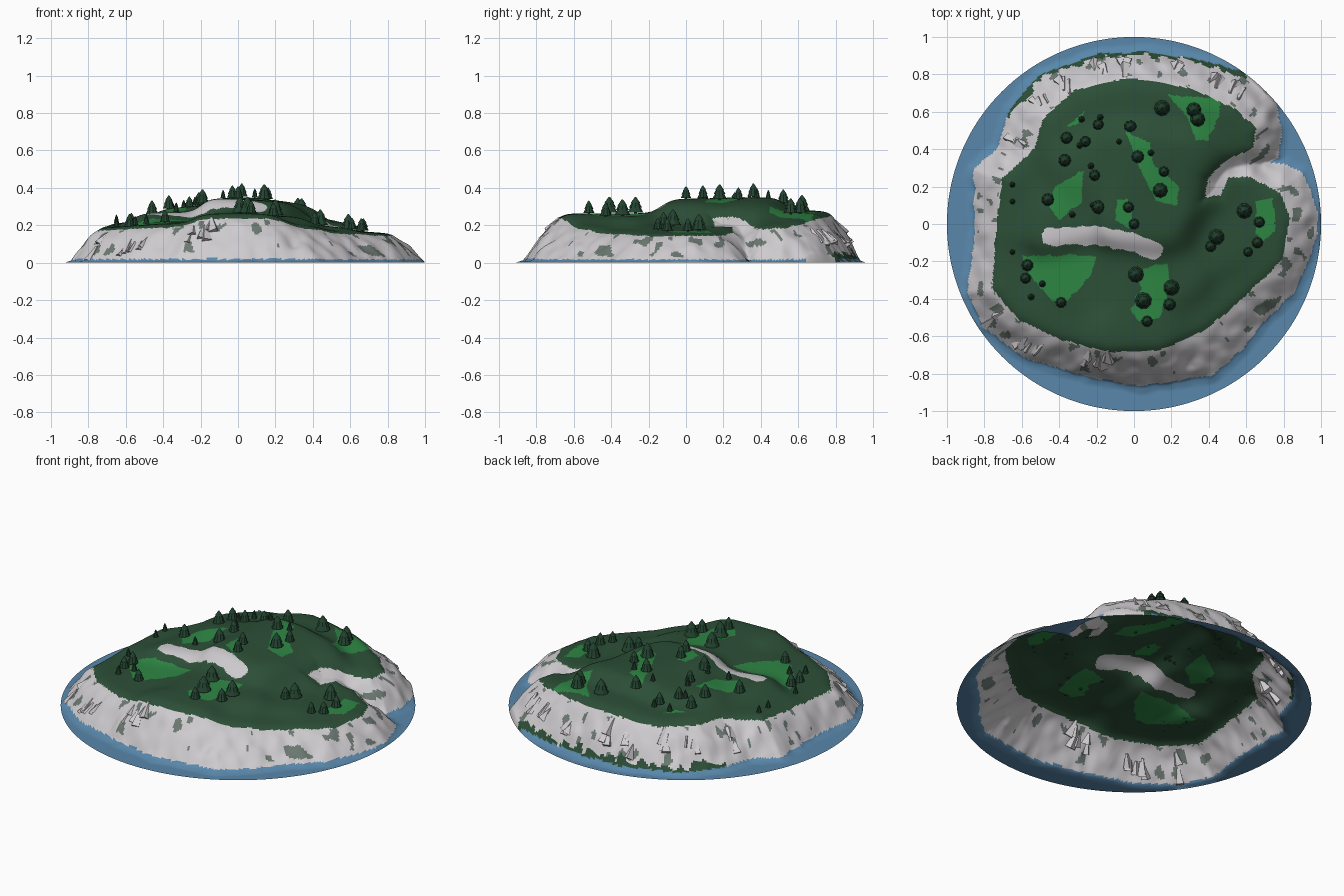
import bpy, bmesh, math, random
from mathutils import Vector, noise, Matrix

if "Cube" in bpy.data.objects:
    bpy.data.objects.remove(bpy.data.objects["Cube"])

random.seed(4)

def mat(name, r, g, b):
    m = bpy.data.materials.new(name)
    m.diffuse_color = (r, g, b, 1)
    m.use_nodes = True
    m.node_tree.nodes["Principled BSDF"].inputs["Base Color"].default_value = m.diffuse_color
    return m

WATER, ROCK, MOSS, GRASS, MEADOW = range(5)
ground_mats = [mat("water_blue", .10, .245, .41), mat("pale_rock", .62, .60, .62),
               mat("mossy_rock", .15, .19, .165), mat("dark_grass", .025, .078, .038),
               mat("bright_meadow", .027, .24, .058)]
leaf_mat = mat("conifer_green", .016, .055, .028)

# Coast: cliff foot and cliff crest seen from above
FOOT = [(.89,.27),(.97,.11),(.975,-.05),(.95,-.13),(.86,-.35),(.68,-.53),(.57,-.67),(.41,-.81),
        (.03,-.86),(-.24,-.81),(-.56,-.72),(-.80,-.55),(-.88,-.37),(-.84,-.03),(-.85,.29),
        (-.72,.41),(-.66,.61),(-.5,.79),(-.18,.9),(.09,.915),(.35,.87),(.59,.81),(.74,.70),
        (.78,.51),(.765,.36),(.69,.33),(.81,.315)]
CREST = [(.65,.51),(.54,.61),(.3,.72),(-.02,.78),(-.32,.71),(-.48,.56),(-.53,.4),(-.70,.24),
         (-.74,-.08),(-.75,-.35),(-.61,-.51),(-.4,-.61),(-.13,-.68),(.14,-.67),(.38,-.56),
         (.57,-.40),(.78,-.2),(.83,.03),(.78,.16),(.62,.25),(.51,.24),(.47,.14),(.37,.13),
         (.38,.24),(.49,.35),(.63,.40)]
# Plateau heights
HILLS = [(-.7,-.3,.19),(-.7,.1,.20),(-.6,-.5,.20),(-.4,-.6,.21),(-.1,-.67,.265),(.14,-.65,.265),
         (.38,-.55,.20),(.57,-.4,.17),(.8,-.15,.16),(.83,.05,.16),(.75,.16,.16),(.55,.2,.18),
         (.45,-.1,.20),(.6,0,.17),(.22,-.3,.25),(0,-.3,.265),(-.3,-.3,.22),(-.4,.05,.27),
         (0,.05,.345),(.17,.02,.33),(0,.3,.35),(.25,.3,.34),(.36,.25,.29),(.63,.5,.20),
         (.5,.6,.24),(.3,.68,.27),(0,.75,.28),(-.3,.7,.25),(-.45,.5,.25),(-.3,.3,.30),(-.6,.25,.22)]
SCARP = [(-.44,-.07),(-.2,-.06),(0,-.1),(.1,-.14)]
MEADOWS = [[(-.6,-.17),(-.2,-.17),(-.22,-.26),(-.36,-.42),(-.45,-.4),(-.55,-.28)],
           [(0,-.25),(.18,-.21),(.19,-.3),(.14,-.5),(.02,-.52),(-.02,-.45),(.04,-.35)],
           [(-.27,.29),(-.28,.12),(-.4,.02),(-.46,.1),(-.42,.2)],
           [(-.04,.49),(.08,.44),(.1,.32),(.24,.2),(.23,.1),(.12,.12),(.03,.3)],
           [(.18,.69),(.47,.67),(.46,.6),(.4,.45),(.33,.45),(.28,.58)],
           [(.65,.12),(.74,.14),(.76,-.02),(.7,-.1),(.65,-.05)],
           [(-.09,.13),(-.03,.13),(0,0),(-.03,-.02),(-.1,.02)],
           [(-.26,.61),(-.36,.52),(-.30,.53)]]

def inside(x, y, poly):
    hit = False
    for (ax, ay), (bx, by) in zip(poly, poly[1:] + poly[:1]):
        if (ay > y) != (by > y) and x < (bx - ax) * (y - ay) / (by - ay) + ax:
            hit = not hit
    return hit

def dist(x, y, poly, closed=True):
    best = 9.0
    for (ax, ay), (bx, by) in zip(poly, poly[1:] + poly[:1] if closed else poly[1:]):
        dx, dy = bx - ax, by - ay
        u = max(0, min(1, ((x - ax) * dx + (y - ay) * dy) / (dx * dx + dy * dy)))
        d = (x - ax - u * dx) ** 2 + (y - ay - u * dy) ** 2
        if d < best:
            best = d
    return math.sqrt(best)

def plateau(x, y):
    s = t = 0
    for hx, hy, hz in HILLS:
        w = math.exp(-((x - hx) ** 2 + (y - hy) ** 2) / .02) + 1e-9
        s += w * hz
        t += w
    return s / t

def slope(x, y):
    """Negative = distance out to sea, 0..1 = up the cliff, over 1 = on the plateau."""
    dc = dist(x, y, CREST)
    if inside(x, y, CREST):
        return 1 + dc
    do = dist(x, y, FOOT) * (1 if inside(x, y, FOOT) else -1)
    do += .012 + noise.noise(Vector((x * 14, y * 14, 0))) * .012
    return do / (do + dc + 1e-6) if do > 0 else do

def height(x, y, t=None):
    t = slope(x, y) if t is None else t
    if t < 0:
        return .012 * max(0, 1 + t / .04) ** 1.5
    if t > 1:
        k = 1 - .1 * math.exp(-(t - 1) / .03)
    else:
        fold = noise.noise(Vector((x * 12, y * 12, 3))) * .12 * math.sin(math.pi * t)
        u = min(1, max(0, t + fold))
        k = .9 * (.6 * u + .4 * math.sin(math.pi / 2 * u))
    return .012 + (plateau(x, y) - .012) * k

def paint(x, y, t):
    n = noise.noise(Vector((x * 22, y * 22, 7)))
    if t < .03:
        return WATER
    if t < .97 + .03 * n:
        a = math.atan2(y, x)
        streak = noise.noise(Vector((math.cos(a) * 15, math.sin(a) * 15, t * 2.2)))
        if t < .13 + .14 * n and y > .3 - .4 * x and x < .6:
            return GRASS
        return MOSS if streak > .31 and .15 < t < .93 else ROCK
    if dist(x, y, SCARP, False) < .05 + .012 * n:
        return ROCK
    x, y = x + .012 * n, y - .012 * n
    return MEADOW if any(inside(x, y, m) for m in MEADOWS) else GRASS

# Island and sea: one open sheet on a round grid
RINGS, SEGS = 135, 440
verts, ts = [(0, 0, height(0, 0))], [1.5]
for i in range(1, RINGS + 1):
    for j in range(SEGS):
        a = 2 * math.pi * j / SEGS
        x, y = i / RINGS * math.cos(a), i / RINGS * math.sin(a)
        t = slope(x, y)
        ts.append(t)
        verts.append((x, y, height(x, y, t) if i < RINGS else 0))
faces = [(0, 1 + j, 1 + (j + 1) % SEGS) for j in range(SEGS)]
for i in range(RINGS - 1):
    a, b = 1 + i * SEGS, 1 + (i + 1) * SEGS
    faces += [(a + j, b + j, b + (j + 1) % SEGS, a + (j + 1) % SEGS) for j in range(SEGS)]
me = bpy.data.meshes.new("island_terrain")
me.from_pydata(verts, [], faces)
for m in ground_mats:
    me.materials.append(m)
for p in me.polygons:
    p.use_smooth = True
    p.material_index = paint(p.center.x, p.center.y, sum(ts[v] for v in p.vertices) / len(p.vertices))
bpy.context.collection.objects.link(bpy.data.objects.new("island_terrain", me))

def finish(bm, name, m):
    mesh = bpy.data.meshes.new(name)
    bm.to_mesh(mesh)
    bm.free()
    mesh.materials.append(m)
    bpy.context.collection.objects.link(bpy.data.objects.new(name, mesh))

# Crags: half-buried shards lying up the cliffs
bm = bmesh.new()
for cx, cy in [(-.75,-.5),(-.61,-.61),(-.53,-.66),(-.23,-.71),(-.15,-.73),(-.5,.67),(-.36,.75),
               (-.19,.82),(-.05,.84),(.2,.81),(.42,.77),(-.62,.43),(.55,.72)]:
    for k in range(3):
        x, y = cx + random.uniform(-.035, .035), cy + random.uniform(-.03, .03)
        up = Vector((-x + random.uniform(-.3, .3), -y, 1.3 * math.hypot(x, y)))
        turn = up.to_track_quat('Z', 'Y').to_matrix().to_4x4() @ Matrix.Rotation(random.random() * 6, 4, 'Z')
        bmesh.ops.create_cone(bm, cap_ends=True, segments=4, radius1=random.uniform(.02, .035),
                              radius2=.008, depth=random.uniform(.06, .11),
                              matrix=Matrix.Translation((x, y, height(x, y) - .012)) @ turn)
for v in bm.verts:
    v.co.z = max(v.co.z, .002)
finish(bm, "cliff_crags", ground_mats[ROCK])

# Conifers: x, y, radius in hundredths
TREES = [(15,62,4.3),(32,61,4),(34,56,4),(-2,52,3.4),(-36,46,3.3),(-19,53,3),(-37,34,3.4),
         (-26,44,3),(-28,56,1.7),(-18,57,1.7),(-29,42,1.7),(-8,44,1.5),(2,36,3.4),(9,38,1.7),
         (16,28,2.8),(14,18,4),(-21,26,3),(-23,31,1.7),(-46,13,3.4),(-33,5,1.7),(-19,9,3.7),
         (-22,10,1.6),(-3,9,3),(0,0,2.9),(-65,21,1.5),(-65,12,1.5),(-65,-15,1.5),(-57,-22,3.2),
         (-58,-29,2.9),(-49,-32,1.8),(-55,-39,1.8),(-39,-42,2.9),(1,-27,4.3),(5,-41,4.5),
         (20,-34,4.3),(19,-43,3.3),(7,-52,3),(59,7,4.2),(67,1,3),(44,-7,4.3),(41,-12,3),
         (66,-10,3),(61,-15,2.6)]
bm = bmesh.new()
for tx, ty, tr in TREES:
    x, y, r = tx / 100, ty / 100, tr / 100
    h, z = .025 + 1.45 * r, height(x, y)
    spin = Matrix.Rotation(random.random() * 6, 4, 'Z')
    # trunk, then three overlapping tiers of branches
    for r1, r2, z0, z1 in [(.2, .2, -.08, .2), (1, .5, .06, .48), (.82, .36, .36, .76), (.6, .08, .64, 1)]:
        bmesh.ops.create_cone(bm, cap_ends=True, segments=9, radius1=r1 * r, radius2=r2 * r,
                              depth=(z1 - z0) * h,
                              matrix=Matrix.Translation((x, y, z + (z0 + z1) / 2 * h)) @ spin)
finish(bm, "conifer_trees", leaf_mat)
